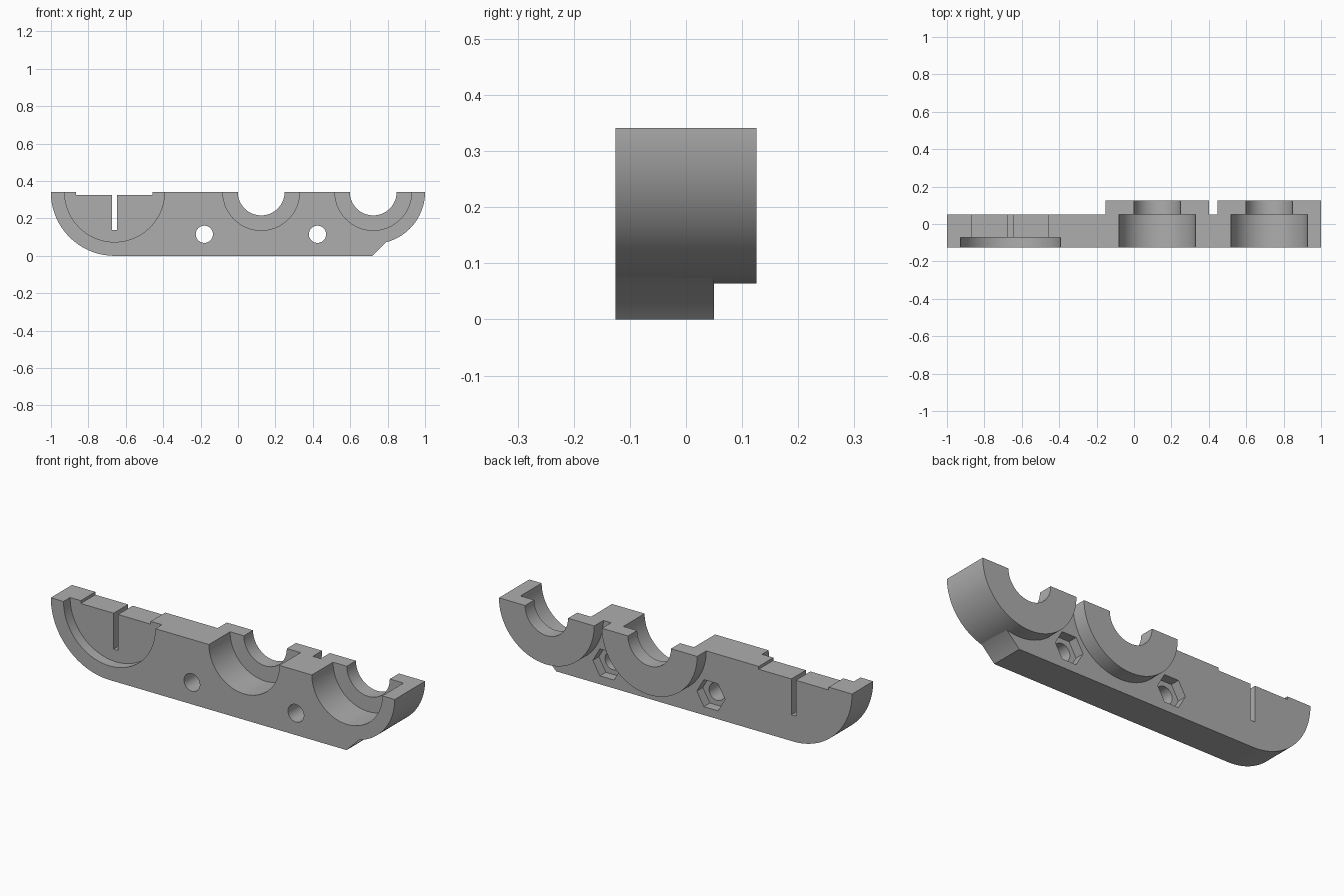
import bpy, bmesh, math

if "Cube" in bpy.data.objects:
    bpy.data.objects.remove(bpy.data.objects["Cube"], do_unlink=True)

TOP = 0.341                               # height of the split plane
FRONT, WEB, BACK = -0.126, 0.05, 0.126    # front face, web back face, boss back face
BORES = (0.124, 0.723)                    # bearing centres
END = -0.66                               # centre of the rounded end
BOLTS = (-0.18, 0.425)
BOLT_Z = 0.115

gray = bpy.data.materials.new("plain_gray")
gray.use_nodes = True
gray.diffuse_color = (0.42, 0.42, 0.42, 1)
gray.node_tree.nodes["Principled BSDF"].inputs["Base Color"].default_value = gray.diffuse_color


def arc(cx, cz, r, start=0, end=360, steps=128):
    """Points along an arc in the xz plane; a full circle omits its last point."""
    count = steps if end - start == 360 else steps + 1
    angles = [math.radians(start + (end - start) * i / steps) for i in range(count)]
    return [(cx + r * math.cos(a), cz + r * math.sin(a)) for a in angles]


def rect(x0, x1, z0, z1):
    return [(x0, z0), (x1, z0), (x1, z1), (x0, z1)]


def prism(name, points, y0, y1):
    """Extrude an xz outline from y0 to y1."""
    bm = bmesh.new()
    face = bm.faces.new([bm.verts.new((x, y0, z)) for x, z in points])
    out = bmesh.ops.extrude_face_region(bm, geom=[face])
    moved = [v for v in out["geom"] if isinstance(v, bmesh.types.BMVert)]
    bmesh.ops.translate(bm, verts=moved, vec=(0, y1 - y0, 0))
    bmesh.ops.recalc_face_normals(bm, faces=bm.faces)
    mesh = bpy.data.meshes.new(name)
    bm.to_mesh(mesh)
    bm.free()
    mesh.materials.append(gray)
    obj = bpy.data.objects.new(name, mesh)
    bpy.context.collection.objects.link(obj)
    return obj


def combine(target, tool, operation):
    """Apply a boolean and remove the tool."""
    tool.hide_render = True
    mod = target.modifiers.new(tool.name, "BOOLEAN")
    mod.object, mod.operation, mod.solver = tool, operation, "EXACT"
    bpy.context.view_layer.objects.active = target
    bpy.ops.object.modifier_apply(modifier=mod.name)
    bpy.data.objects.remove(tool, do_unlink=True)


def cut(name, points, y0, y1):
    combine(body, prism(name, points, y0, y1), "DIFFERENCE")


# Web plate with a rounded end and a chamfered end
outline = [(END - TOP, 0.4)] + arc(END, TOP, TOP, 180, 270, 40)
outline += [(0.72, 0), (0.82, 0.1), (0.82, 0.4)]
body = prism("bearing_bracket", outline, FRONT, WEB)

# Round bearing bosses; the end one runs the full depth
for x, y0 in zip(BORES, (-0.02, FRONT)):
    combine(body, prism("boss", arc(x, TOP, 0.277), y0, BACK), "UNION")

# Split plane through the bearing centres
cut("split", rect(-2, 2, TOP, 1), -1, 1)

# Stepped bearing seats
for x in BORES:
    cut("seat", arc(x, TOP, 0.205), -0.3, WEB)
    cut("bore", arc(x, TOP, 0.125), -0.3, 0.3)

# Shallow round recess, lowered top and narrow slot at the rounded end
cut("recess", arc(END, TOP, 0.267), -0.3, -0.071)
cut("lowered_top", rect(-0.865, -0.458, 0.326, 0.5), -0.3, 0.3)
cut("slot", rect(-0.674, -0.648, 0.137, 0.5), -0.3, 0.3)

# Bolt holes with hexagonal nut pockets in the back
for x in BOLTS:
    cut("bolt_hole", arc(x, BOLT_Z, 0.046, steps=64), -0.3, 0.3)
    cut("nut_pocket", arc(x, BOLT_Z, 0.082, steps=6), 0.0, 0.3)

# Smooth curved walls, sharp corners
bpy.ops.object.select_all(action="DESELECT")
body.select_set(True)
bpy.context.view_layer.objects.active = body
bpy.ops.object.shade_smooth_by_angle(angle=math.radians(30))
